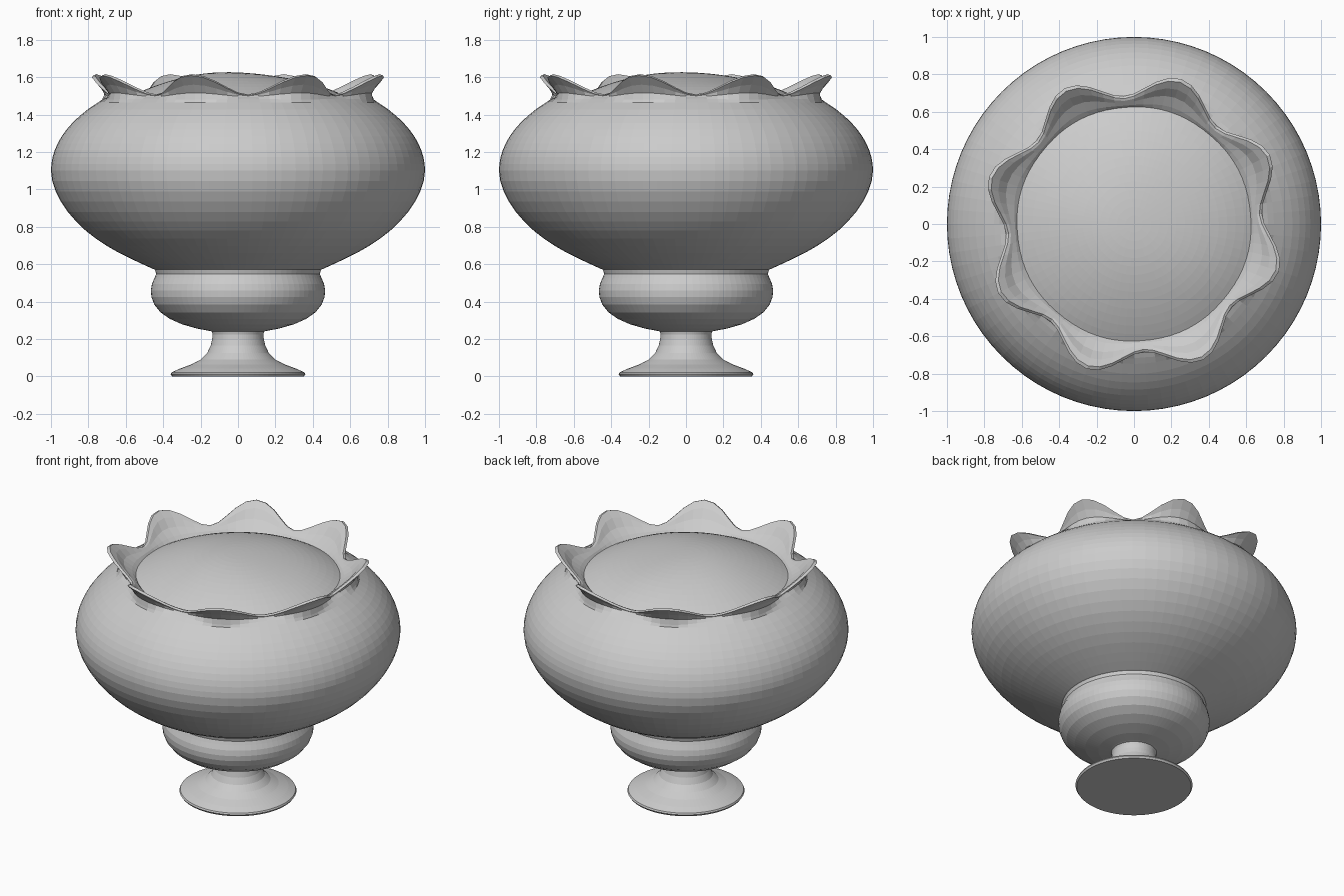
import bpy, bmesh
from math import sin, cos, pi, radians, sqrt

if "Cube" in bpy.data.objects:
    bpy.data.objects.remove(bpy.data.objects["Cube"])

SEG = 80
PETALS = 8
PHASE = radians(27)


def make_object(name, bm):
    bmesh.ops.recalc_face_normals(bm, faces=bm.faces)
    mesh = bpy.data.meshes.new(name)
    bm.to_mesh(mesh)
    bm.free()
    obj = bpy.data.objects.new(name, mesh)
    bpy.context.collection.objects.link(obj)
    return obj


def loft(name, rows, point, cap_first=False, cap_last=False):
    """Skin closed rings; point(row, angle) gives each vertex."""
    bm = bmesh.new()
    rings = [[bm.verts.new(point(row, 2 * pi * i / SEG)) for i in range(SEG)]
             for row in rows]
    for a, b in zip(rings, rings[1:]):
        for i in range(SEG):
            j = (i + 1) % SEG
            bm.faces.new((a[i], a[j], b[j], b[i]))
    if cap_first:
        bm.faces.new(rings[0])
    if cap_last:
        bm.faces.new(rings[-1])
    return make_object(name, bm)


def round_point(row, a):
    return row[0] * cos(a), row[0] * sin(a), row[1]


def petal_point(row, a):
    # row = radius, height, plus how far the petals push each outwards
    r, z, dr, dz = row
    p = (1 + cos(PETALS * (a - PHASE))) / 2
    r += dr * p
    return r * cos(a), r * sin(a), z + dz * p


# Pedestal foot
loft("foot", [(0.352, 0), (0.36, 0.012), (0.355, 0.022), (0.31, 0.042),
              (0.25, 0.064), (0.2, 0.09), (0.165, 0.125), (0.146, 0.165),
              (0.138, 0.2), (0.136, 0.225), (0.142, 0.25)],
     round_point, cap_first=True, cap_last=True)

# Small lower bowl between foot and main bowl
loft("lower_bowl", [(0.12, 0.235), (0.15, 0.243), (0.22, 0.256), (0.3, 0.279),
                    (0.365, 0.308), (0.415, 0.343), (0.448, 0.385),
                    (0.463, 0.425), (0.466, 0.46), (0.46, 0.495),
                    (0.447, 0.525), (0.438, 0.548), (0.445, 0.575)],
     round_point, cap_first=True, cap_last=True)

# Main bowl: lower half from a profile, upper half an ellipse, then fluted rim
lower = [(0.4, 0.555), (0.45, 0.573), (0.51, 0.6), (0.57, 0.628), (0.635, 0.66),
         (0.7, 0.697), (0.76, 0.737), (0.815, 0.78), (0.865, 0.828),
         (0.91, 0.88), (0.947, 0.935), (0.975, 0.99), (0.993, 1.045)]
upper = []
for k in range(11):
    z = 1.1 + 0.365 * k / 10
    upper.append((sqrt(1 - ((z - 1.1) / 0.55) ** 2), z))
rim = [(0.715, 1.485, 0.03, -0.005), (0.69, 1.496, 0.05, 0.02),
       (0.685, 1.5, 0.085, 0.06), (0.685, 1.502, 0.13, 0.107),
       (0.672, 1.508, 0.125, 0.108), (0.66, 1.505, 0.095, 0.075),
       (0.65, 1.498, 0.06, 0.03), (0.635, 1.486, 0.02, 0.006),
       (0.615, 1.46, 0, 0), (0.6, 1.42, 0, 0)]
loft("main_bowl", [(r, z, 0, 0) for r, z in lower + upper] + rim,
     petal_point, cap_first=True)


# Gently uneven domed filling inside the rim
def filling_point(row, a):
    r = row
    x, y = r * cos(a), r * sin(a)
    fade = 1 - (r / 0.635) ** 2
    z = 1.468 + 0.152 * (1 - (r / 0.635) ** 2.3)
    z += 0.009 * fade * sin(6 * x + 3 * y + 2.6) * cos(4 * y - 2 * x)
    return x, y, z


loft("filling", [0.635 * (1 - k / 14) for k in range(14)] + [0.008],
     filling_point, cap_last=True)
